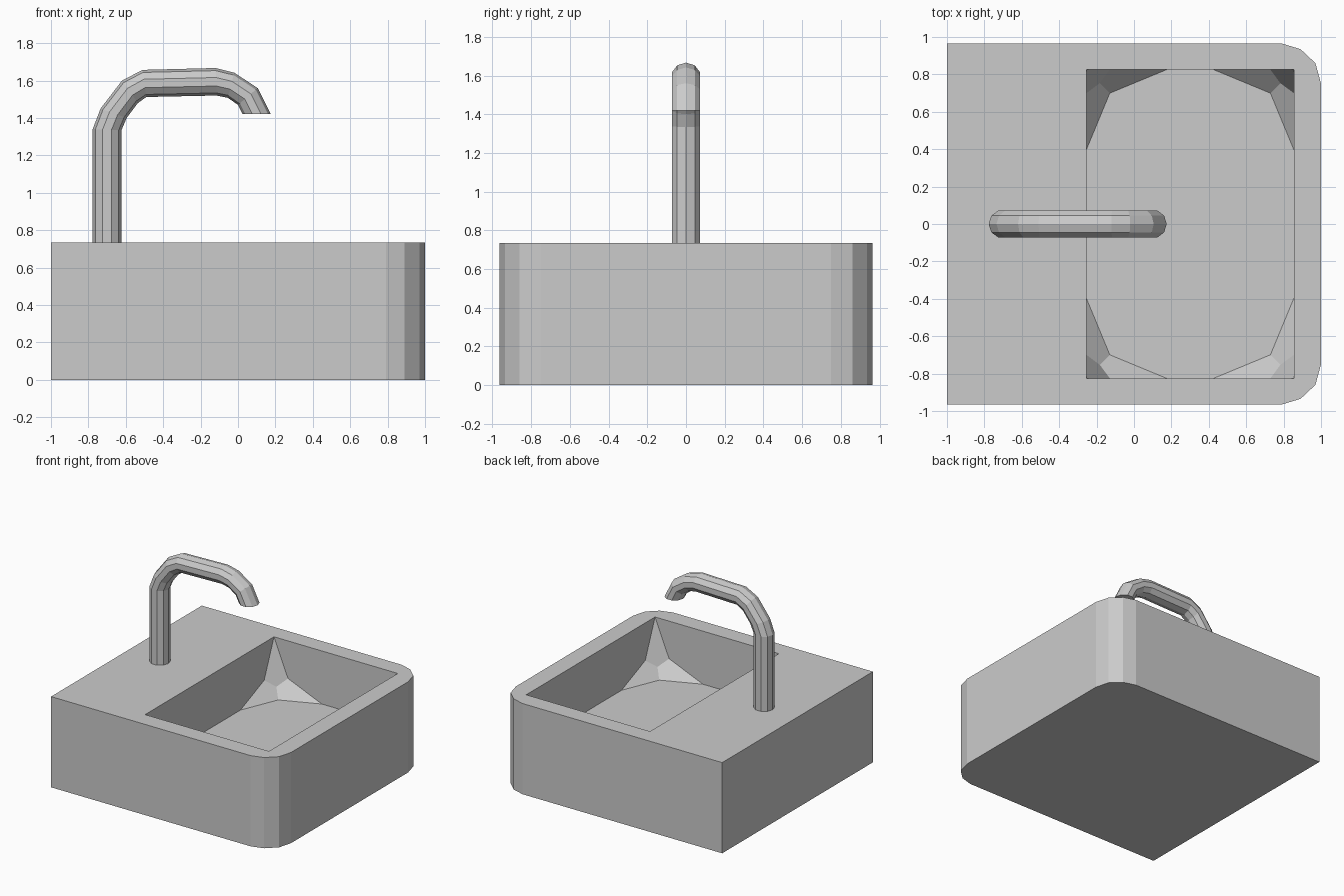
import bpy, bmesh, math
from mathutils import Vector

if "Cube" in bpy.data.objects:
    bpy.data.objects.remove(bpy.data.objects["Cube"])


def finish(bm, name):
    bmesh.ops.recalc_face_normals(bm, faces=bm.faces[:])
    me = bpy.data.meshes.new(name)
    bm.to_mesh(me)
    bm.free()
    ob = bpy.data.objects.new(name, me)
    bpy.context.collection.objects.link(ob)
    return ob


# Sink block: square at the back, rounded at the +x corners
H = 0.735
half = [(1, 0.75), (0.97, 0.86), (0.89, 0.935), (0.79, 0.965), (-1, 0.965)]
outline = half + [(x, -y) for x, y in reversed(half)]
bm = bmesh.new()
base = bm.faces.new([bm.verts.new((x, y, 0)) for x, y in outline])
ext = bmesh.ops.extrude_face_region(bm, geom=[base])["geom"]
for v in ext:
    if isinstance(v, bmesh.types.BMVert):
        v.co.z = H
sink = finish(bm, "sink_block")

# Basin cutter: box with its four lower corners vertex-bevelled
FLOOR, TOP = 0.305, 0.9
bm = bmesh.new()
bmesh.ops.create_cube(bm, size=1)
for v in bm.verts:
    v.co = (0.3 + v.co.x * 1.11, v.co.y * 1.65, FLOOR if v.co.z < 0 else TOP)
low = [v for v in bm.verts if v.co.z < 0.5]
bmesh.ops.bevel(bm, geom=low, offset=0.429, offset_type='OFFSET', segments=2,
                profile=0.5, affect='VERTICES')
cutter = finish(bm, "basin_cutter")
cutter.hide_render = True
cutter.hide_viewport = False
cutter.display_type = 'WIRE'

mod = sink.modifiers.new("basin", 'BOOLEAN')
mod.operation = 'DIFFERENCE'
mod.solver = 'EXACT'
mod.object = cutter
bpy.context.view_layer.objects.active = sink
bpy.ops.object.modifier_apply(modifier=mod.name)
bpy.data.objects.remove(cutter, do_unlink=True)

# Tap: ten-sided tube swept through (outer, inner) stations in the xz plane
stations = [((-0.777, H), (-0.623, H)), ((-0.777, 1.34), (-0.623, 1.335)),
            ((-0.735, 1.45), (-0.595, 1.40)), ((-0.62, 1.60), (-0.535, 1.48)),
            ((-0.51, 1.657), (-0.49, 1.512)), ((-0.12, 1.667), (-0.115, 1.52)),
            ((-0.02, 1.642), (-0.055, 1.508)), ((0.105, 1.56), (0.0, 1.47)),
            ((0.175, 1.42), (0.025, 1.42))]
N, R = 10, 0.077
bm = bmesh.new()
rings = []
for (ox, oz), (ix, iz) in stations:
    o, i = Vector((ox, 0, oz)), Vector((ix, 0, iz))
    mid, arm = (o + i) / 2, (o - i) / 2
    ring = []
    for k in range(N):
        a = 2 * math.pi * k / N
        ring.append(bm.verts.new(mid + arm * math.cos(a) + Vector((0, R * math.sin(a), 0))))
    rings.append(ring)
for r, s in zip(rings, rings[1:]):
    for k in range(N):
        bm.faces.new((r[k], r[(k + 1) % N], s[(k + 1) % N], s[k]))
bm.faces.new(rings[0])
bm.faces.new(rings[-1])
finish(bm, "tap")
